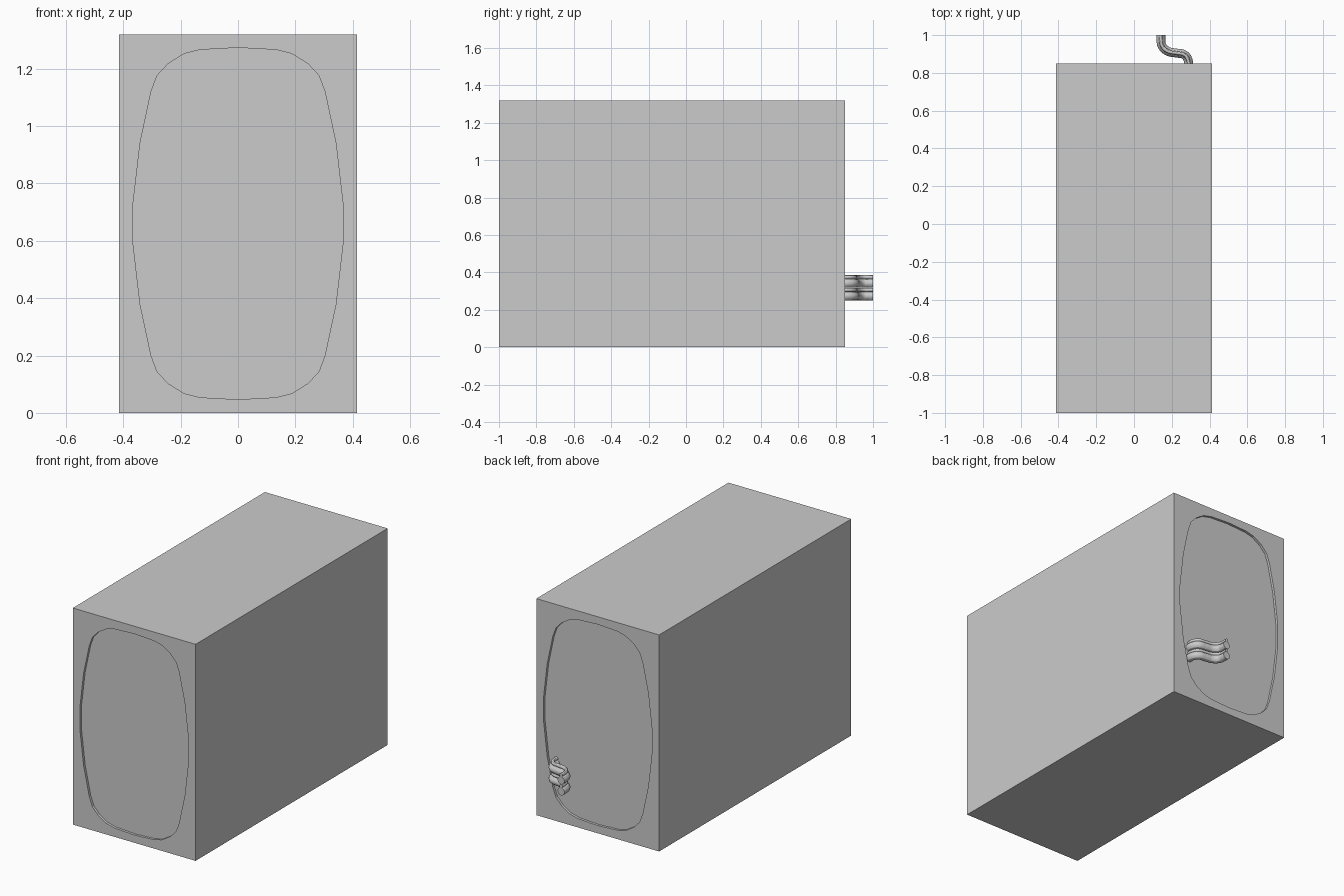
import bpy
import bmesh

cube = bpy.data.objects.get("Cube")
if cube:
    bpy.data.objects.remove(cube, do_unlink=True)

HALF_W, FRONT, BACK, HEIGHT = 0.414, -1.0, 0.85, 1.32
DEPTH = 0.015

grey = bpy.data.materials.new("plain grey")
grey.use_nodes = True
grey.diffuse_color = (0.6, 0.6, 0.6, 1)
grey.node_tree.nodes["Principled BSDF"].inputs["Base Color"].default_value = (0.6, 0.6, 0.6, 1)


def mesh_object(name, bm):
    bmesh.ops.recalc_face_normals(bm, faces=bm.faces)
    mesh = bpy.data.meshes.new(name)
    bm.to_mesh(mesh)
    bm.free()
    mesh.materials.append(grey)
    obj = bpy.data.objects.new(name, mesh)
    bpy.context.collection.objects.link(obj)
    return obj


# Main box
bm = bmesh.new()
bmesh.ops.create_cube(bm, size=1)
for v in bm.verts:
    v.co.x *= 2 * HALF_W
    v.co.y = FRONT if v.co.y < 0 else BACK
    v.co.z = (v.co.z + 0.5) * HEIGHT
body = mesh_object("body", bm)

# Rounded outline of the end recesses: one quarter, mirrored twice
quarter = [(0.366, 0.068), (0.341, 0.282), (0.303, 0.46), (0.282, 0.516),
           (0.244, 0.557), (0.188, 0.592), (0.132, 0.606)]
half = quarter + [(0, 0.613)] + [(-x, z) for x, z in reversed(quarter)]
outline = half + [(-x, -z) for x, z in half]


def cut_recess(name, y0, y1):
    bm = bmesh.new()
    face = bm.faces.new([bm.verts.new((x, y0, z + HEIGHT / 2)) for x, z in outline])
    ext = bmesh.ops.extrude_face_region(bm, geom=[face], use_keep_orig=True)
    for g in ext["geom"]:
        if isinstance(g, bmesh.types.BMVert):
            g.co.y = y1
    cutter = mesh_object(name, bm)
    cutter.hide_render = True
    cutter.hide_set(True)
    cutter.display_type = 'WIRE'
    mod = body.modifiers.new(name, 'BOOLEAN')
    mod.operation = 'DIFFERENCE'
    mod.solver = 'EXACT'
    mod.object = cutter
    bpy.ops.object.select_all(action='DESELECT')
    bpy.context.view_layer.objects.active = body
    body.select_set(True)
    bpy.ops.object.modifier_apply(modifier=mod.name)
    bpy.data.objects.remove(cutter, do_unlink=True)


cut_recess("front_recess", FRONT - 0.1, FRONT + DEPTH)
cut_recess("back_recess", BACK - DEPTH, BACK + 0.1)

# Pipes bending out of the back: two thick ones, each with a thin one on top
path = [(0.288, 0.83), (0.287, 0.865), (0.268, 0.895), (0.225, 0.905),
        (0.18, 0.914), (0.149, 0.942), (0.143, 0.97), (0.143, 1.0)]


def pipe(name, z, radius):
    curve = bpy.data.curves.new(name, 'CURVE')
    curve.dimensions = '3D'
    curve.bevel_depth = radius
    curve.bevel_resolution = 4
    curve.use_fill_caps = True
    spline = curve.splines.new('BEZIER')
    spline.resolution_u = 5
    spline.bezier_points.add(len(path) - 1)
    for point, (x, y) in zip(spline.bezier_points, path):
        point.co = (x, y, z)
        point.handle_left_type = point.handle_right_type = 'AUTO'
    curve.materials.append(grey)
    obj = bpy.data.objects.new(name, curve)
    bpy.context.collection.objects.link(obj)
    bpy.ops.object.select_all(action='DESELECT')
    bpy.context.view_layer.objects.active = obj
    obj.select_set(True)
    bpy.ops.object.convert(target='MESH')
    bpy.ops.object.shade_smooth_by_angle()


for label, base in (("lower", 0.25), ("upper", 0.318)):
    pipe(label + "_thick_pipe", base + 0.0235, 0.0235)
    pipe(label + "_thin_pipe", base + 0.056, 0.0105)
